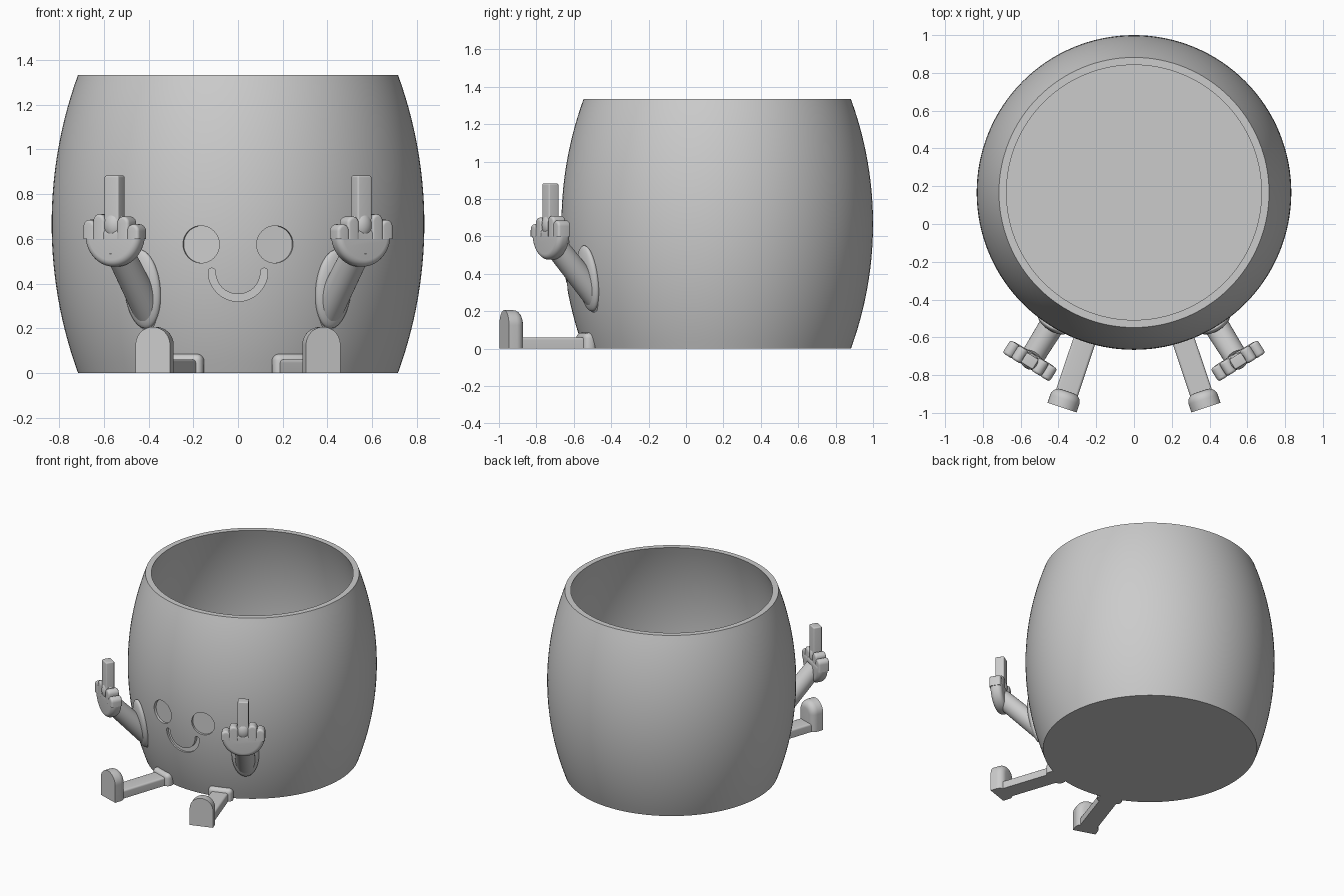
import bpy, bmesh
from math import pi, sin, cos, radians, sqrt
from mathutils import Matrix, Vector

if "Cube" in bpy.data.objects:
    bpy.data.objects.remove(bpy.data.objects["Cube"])

grey = bpy.data.materials.new("plain grey")
grey.use_nodes = True
GREY = (0.6, 0.6, 0.6, 1)
grey.diffuse_color = GREY
grey.node_tree.nodes["Principled BSDF"].inputs["Base Color"].default_value = GREY

POT = Matrix.Translation((0, 0.167, 0))   # pot axis
HEIGHT, BELLY, RIM, WALL, FLOOR = 1.333, 0.833, 0.715, 0.04, 0.05


def finish(name, bm, angle=None):
    """Turn a bmesh into an object; with an angle, swing it about the pot and mirror it."""
    bmesh.ops.recalc_face_normals(bm, faces=bm.faces)
    if angle is not None:
        bm.transform(POT @ Matrix.Rotation(radians(angle), 4, 'Z'))
    me = bpy.data.meshes.new(name)
    bm.to_mesh(me)
    bm.free()
    me.materials.append(grey)
    ob = bpy.data.objects.new(name, me)
    bpy.context.collection.objects.link(ob)
    if angle is not None:
        ob.modifiers.new("mirror", 'MIRROR').use_mirror_merge = False
    return ob


def smooth(ob):
    bpy.ops.object.select_all(action='DESELECT')
    ob.select_set(True)
    bpy.context.view_layer.objects.active = ob
    bpy.ops.object.shade_smooth_by_angle(angle=radians(35))


def arc(cx, cz, r, a0, a1, n=24):
    return [(cx + r * cos(radians(a0 + (a1 - a0) * i / n)),
             cz + r * sin(radians(a0 + (a1 - a0) * i / n))) for i in range(n + 1)]


def prism(points, near, far, bevel=0, rule=None):
    """Extrude an x-z outline from radius near to far, rounding edges chosen by rule."""
    bm = bmesh.new()
    face = bm.faces.new([bm.verts.new((x, -near, z)) for x, z in points])
    ext = bmesh.ops.extrude_face_region(bm, geom=[face])
    moved = [v for v in ext["geom"] if isinstance(v, bmesh.types.BMVert)]
    bmesh.ops.translate(bm, verts=moved, vec=(0, near - far, 0))
    if bevel:
        edges = [e for e in bm.edges if rule(*[v.co for v in e.verts])]
        bmesh.ops.bevel(bm, geom=edges, offset=bevel, segments=5, profile=0.5,
                        affect='EDGES', clamp_overlap=True)
    return bm


def rect(w, z0, z1):
    return [(-w / 2, z0), (w / 2, z0), (w / 2, z1), (-w / 2, z1)]


def ellipsoid(center, size, tilt=0):
    bm = bmesh.new()
    bmesh.ops.create_uvsphere(bm, u_segments=32, v_segments=20, radius=1)
    bm.transform(Matrix.Translation(center) @ Matrix.Rotation(radians(tilt), 4, 'X')
                 @ Matrix.Diagonal((*size, 1)))
    return bm


# Pot: barrel-shaped shell turned around its axis
sag = BELLY - RIM
big = ((HEIGHT / 2) ** 2 + sag ** 2) / (2 * sag)


def barrel(z):
    return BELLY - big + sqrt(big ** 2 - (z - HEIGHT / 2) ** 2)


STEPS, SEGS = 28, 128
outer = [(barrel(HEIGHT * i / STEPS), HEIGHT * i / STEPS) for i in range(STEPS + 1)]
levels = [HEIGHT + (FLOOR - HEIGHT) * i / STEPS for i in range(STEPS + 1)]
inner = [(barrel(z) - WALL, z) for z in levels]
bm = bmesh.new()
rings = [[bm.verts.new((r * cos(2 * pi * k / SEGS), r * sin(2 * pi * k / SEGS), z))
          for k in range(SEGS)] for r, z in outer + inner]
for a, b in zip(rings, rings[1:]):
    for k in range(SEGS):
        m = (k + 1) % SEGS
        bm.faces.new((a[k], a[m], b[m], b[k]))
bm.faces.new(rings[0])
bm.faces.new(rings[-1])
bm.transform(POT)
pot = finish("pot", bm)

# Shallow engraved eyes and smile
cutters = []
for side in (-1, 1):
    bm = prism(arc(0, 0.575, 0.083, 0, 352.5, 47), 0.808, 0.95)
    bm.transform(POT @ Matrix.Rotation(radians(side * 11.5), 4, 'Z'))
    cutters.append(finish("eye_cutter", bm))
mid, half = 0.117, 0.016
smile = (arc(0, 0.453, mid + half, 180, 360) + arc(mid, 0.453, half, 0, 180, 8)[1:]
         + arc(0, 0.453, mid - half, 360, 180)[1:] + arc(-mid, 0.453, half, 0, 180, 8)[1:-1])
cutters.append(finish("smile_cutter", prism(smile, 0.622, 0.8)))
bpy.context.view_layer.objects.active = pot
for cutter in cutters:
    cutter.hide_render = True
    mod = pot.modifiers.new("engrave", 'BOOLEAN')
    mod.operation, mod.solver, mod.object = 'DIFFERENCE', 'EXACT', cutter
    bpy.ops.object.modifier_apply(modifier=mod.name)
    bpy.data.objects.remove(cutter)
smooth(pot)

# Legs with flared roots, and arch-shaped feet rounded at the heel
LEG = 18.5
smooth(finish("legs", prism(rect(0.12, 0, 0.06), 0.71, 1.15, 0.014,
              lambda a, b: min(a.z, b.z) > 0.05 and abs(a.x - b.x) < 0.01), LEG))
smooth(finish("leg_roots", prism(rect(0.17, 0, 0.085), 0.705, 0.775, 0.03,
              lambda a, b: max(a.z, b.z) > 0.05 and max(a.y, b.y) < -0.7), LEG))
foot = [(-0.081, 0), (0.081, 0)] + arc(0, 0.125, 0.081, 0, 180)
smooth(finish("feet", prism(foot, 1.11, 1.201, 0.045,
              lambda a, b: min(a.y, b.y) > -1.12 and max(a.z, b.z) > 0.01), LEG))

# Arms: slanted cylinders ending just inside the pot wall
ARM = 31.7
shoulder, wrist = Vector((0, -0.775, 0.29)), Vector((0, -1.04, 0.575))
axis = (wrist - shoulder).normalized()
bm = bmesh.new()
bmesh.ops.create_cone(bm, cap_ends=True, segments=40, radius1=0.068, radius2=0.062,
                      depth=(wrist - shoulder).length)
bm.transform(Matrix.Translation((shoulder + wrist) / 2)
             @ axis.to_track_quat('Z', 'Y').to_matrix().to_4x4())
for v in bm.verts:
    if (v.co - shoulder).dot(axis) < 0.05:
        v.co += axis * (shoulder.y - v.co.y) / axis.y
smooth(finish("arms", bm, ARM))
smooth(finish("arm_roots", ellipsoid((0, -0.812, 0.375), (0.092, 0.036, 0.178), 8.5), ARM))

# Hands: rounded bowl palm, curled fingers and a raised middle finger
palm = arc(0, 0.62, 0.145, 180, 360, 32) + [(0.135, 0.65), (-0.135, 0.65)]
smooth(finish("palms", prism(palm, 1.005, 1.085, 0.03,
              lambda a, b: abs(a.y - b.y) < 0.01), ARM))
for name, x, top in (("index", -0.063, 0.7), ("ring", 0.063, 0.71),
                     ("thumb", -0.115, 0.665), ("little", 0.115, 0.685)):
    tip = [(x - 0.031, 0.6), (x + 0.031, 0.6)] + arc(x, top - 0.031, 0.031, 0, 180, 16)
    smooth(finish(name + "_fingers", prism(tip, 1.008, 1.088, 0.014,
                  lambda a, b: abs(a.y - b.y) < 0.01 and max(a.z, b.z) > 0.61), ARM))
smooth(finish("middle_knuckles", ellipsoid((0, -1.05, 0.66), (0.05, 0.043, 0.062)), ARM))
smooth(finish("middle_fingers", prism(rect(0.074, 0.6, 0.882), 1.018, 1.08, 0.008,
              lambda a, b: min(a.z, b.z) > 0.85 or abs(a.z - b.z) > 0.1), ARM))
